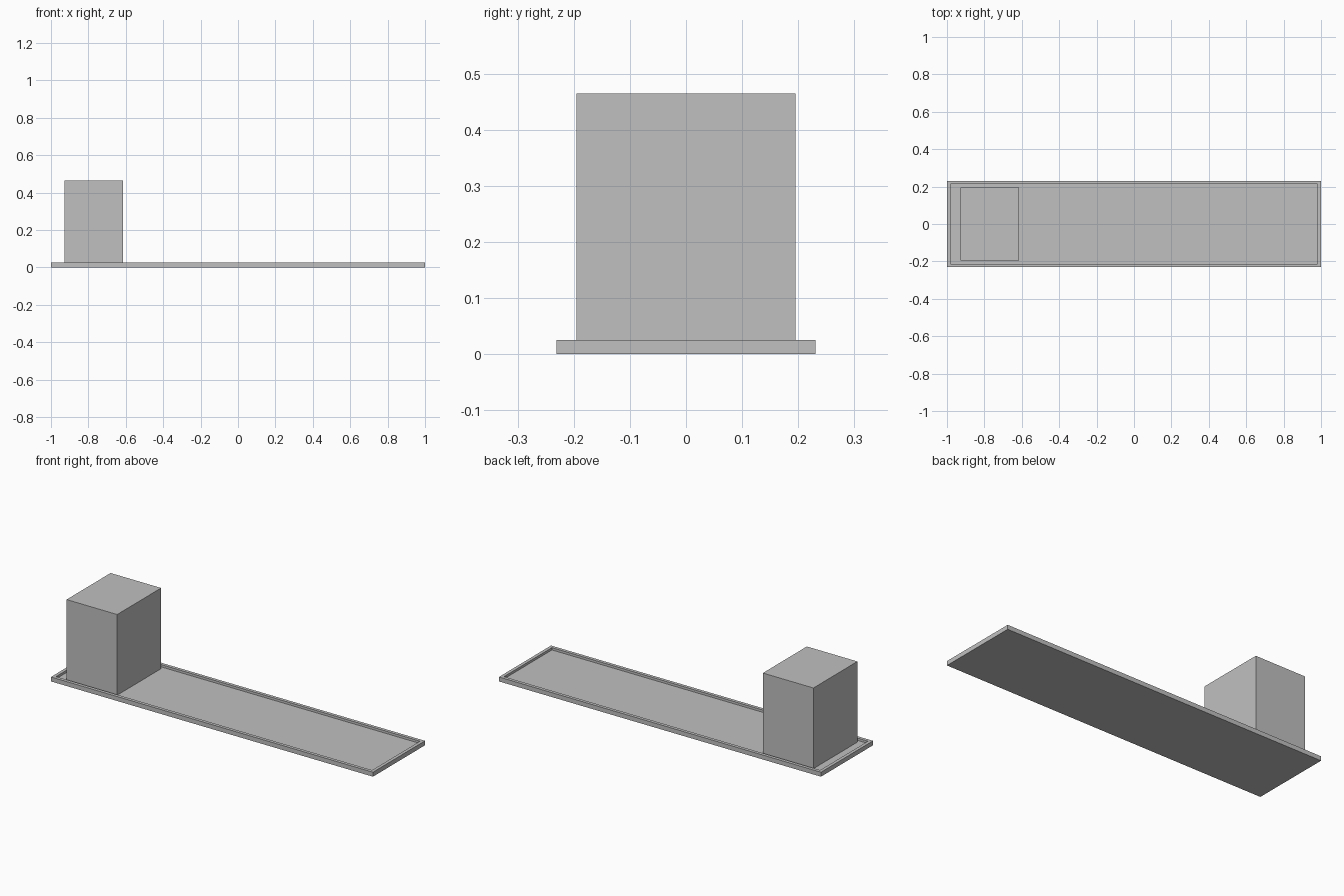
import bpy, bmesh
from mathutils import Matrix, Vector

if "Cube" in bpy.data.objects:
    bpy.data.objects.remove(bpy.data.objects["Cube"])

grey = bpy.data.materials.new("light_grey")
grey.diffuse_color = (0.527, 0.527, 0.527, 1.0)
grey.use_nodes = True
grey.node_tree.nodes["Principled BSDF"].inputs["Base Color"].default_value = grey.diffuse_color


def box(name, lo, hi, shape=None):
    """Box between two corners, with an optional bmesh edit."""
    lo, hi = Vector(lo), Vector(hi)
    bm = bmesh.new()
    mat = Matrix.Translation((lo + hi) / 2) @ Matrix.Diagonal((*(hi - lo), 1))
    bmesh.ops.create_cube(bm, size=1, matrix=mat)
    if shape:
        shape(bm)
    mesh = bpy.data.meshes.new(name)
    bm.to_mesh(mesh)
    bm.free()
    mesh.materials.append(grey)
    obj = bpy.data.objects.new(name, mesh)
    bpy.context.collection.objects.link(obj)
    return obj


RIM, FLOOR = 0.026, 0.012


def recess(bm):
    """Inset the top face and sink it, leaving a raised rim."""
    bm.normal_update()
    top = max(bm.faces, key=lambda f: f.normal.z)
    bmesh.ops.inset_region(bm, faces=[top], thickness=RIM)
    walls = bmesh.ops.extrude_discrete_faces(bm, faces=[top])
    for v in walls["faces"][0].verts:
        v.co.z = FLOOR


# Long shallow tray with a rim
box("tray", (-1, -0.231, 0), (1, 0.231, 0.025), recess)

# Tall block standing on the tray floor near the left end
box("block", (-0.928, -0.195, FLOOR), (-0.614, 0.195, 0.465))
